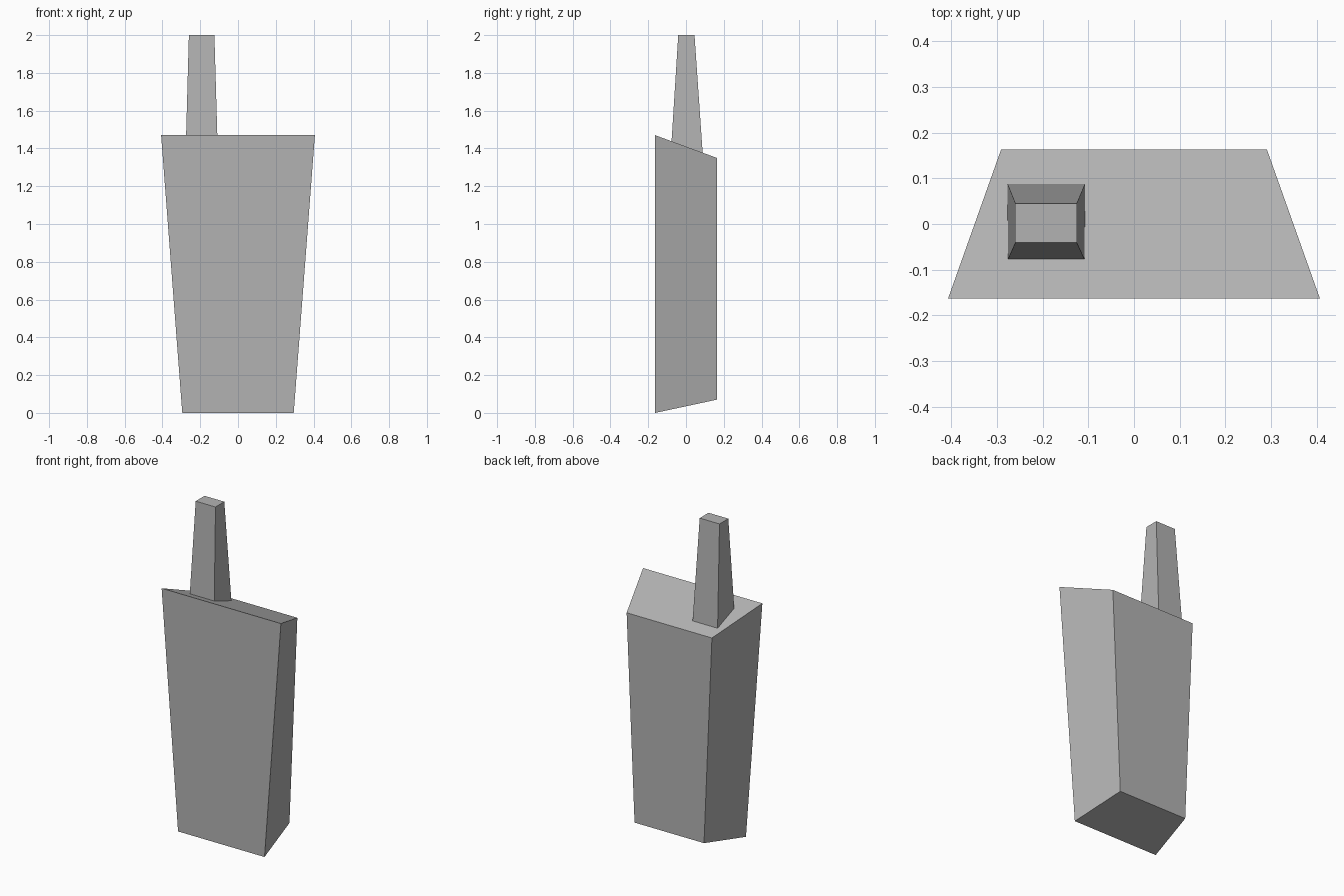
import bpy
import bmesh

cube = bpy.data.objects.get("Cube")
if cube:
    bpy.data.objects.remove(cube, do_unlink=True)

# Single flat grey
grey = bpy.data.materials.new("mid_grey")
grey.use_nodes = True
colour = (0.45, 0.45, 0.45, 1)
grey.diffuse_color = colour
grey.node_tree.nodes["Principled BSDF"].inputs["Base Color"].default_value = colour


def tapered_block(name, bottom, top):
    """Box between two four-cornered loops, each counter-clockwise from above."""
    bm = bmesh.new()
    low = [bm.verts.new(p) for p in bottom]
    high = [bm.verts.new(p) for p in top]
    bm.faces.new(reversed(low))
    bm.faces.new(high)
    for i in range(4):
        j = (i + 1) % 4
        bm.faces.new((low[i], low[j], high[j], high[i]))
    mesh = bpy.data.meshes.new(name)
    bm.to_mesh(mesh)
    bm.free()
    mesh.materials.append(grey)
    obj = bpy.data.objects.new(name, mesh)
    bpy.context.collection.objects.link(obj)
    return obj


def trapezoid(front_half, front_z, back_half, back_z, depth=0.163):
    """Mirrored loop, with its own width and height at the front and back."""
    return [(-front_half, -depth, front_z), (front_half, -depth, front_z),
            (back_half, depth, back_z), (-back_half, depth, back_z)]


def rectangle(x0, x1, y0, y1, z):
    return [(x0, y0, z), (x1, y0, z), (x1, y1, z), (x0, y1, z)]


# Body: wide front, narrower back, sloping top and underside
tapered_block("body",
              trapezoid(0.295, 0, 0.237, 0.07),
              trapezoid(0.407, 1.47, 0.291, 1.35))

# Antenna: tapered post sunk into the sloping top
tapered_block("antenna",
              rectangle(-0.278, -0.106, -0.082, 0.09, 1.35),
              rectangle(-0.26, -0.125, -0.041, 0.045, 2))
